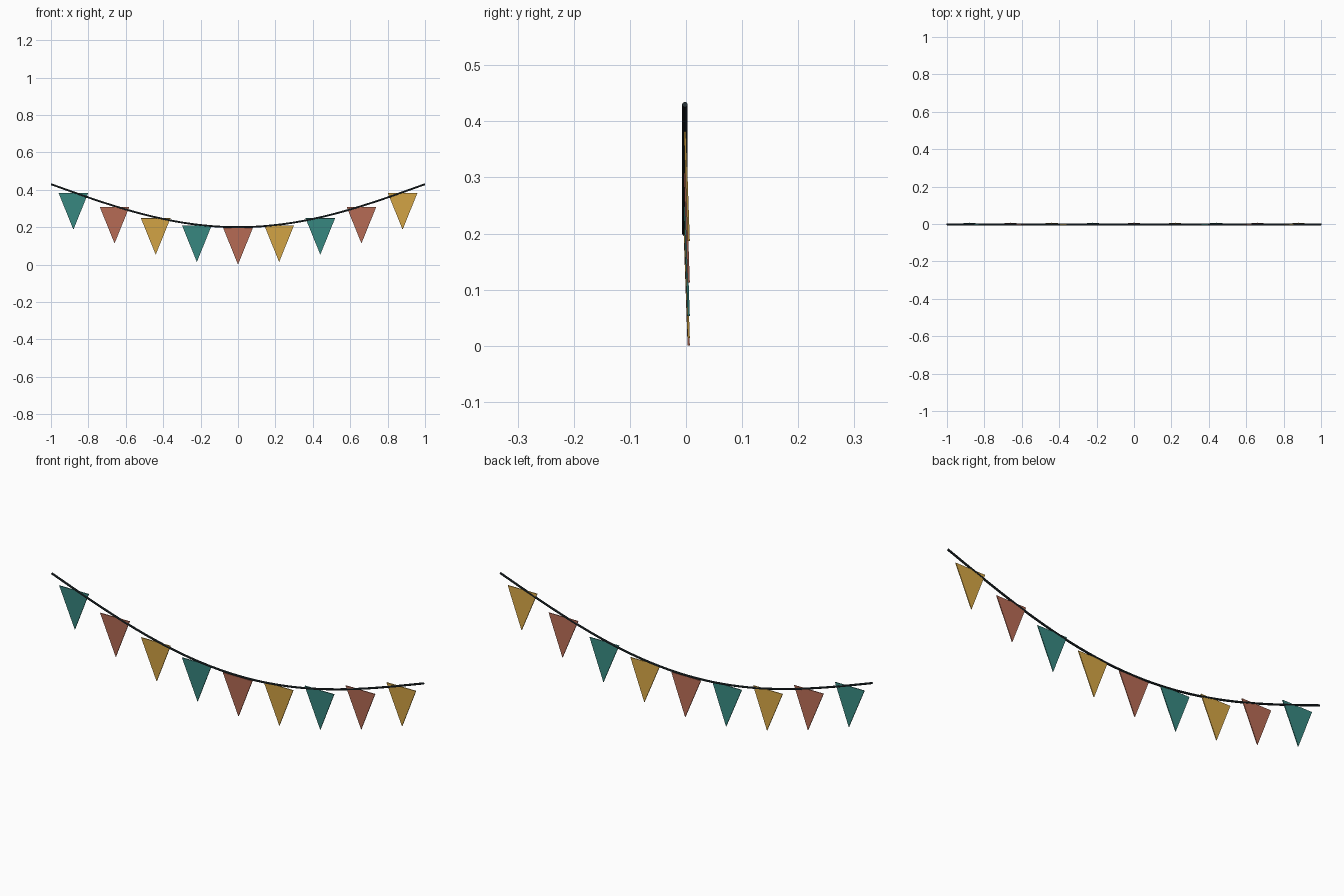
import bpy, bmesh
from math import cos, pi, radians
from mathutils import Matrix

if "Cube" in bpy.data.objects:
    bpy.data.objects.remove(bpy.data.objects["Cube"])

ROPE_Y, ROPE_R = -0.002, 0.005
FLAG_HALF_W, FLAG_H, FLAG_T = 0.079, 0.195, 0.004


def material(name, color):
    m = bpy.data.materials.new(name)
    m.diffuse_color = (*color, 1)
    m.use_nodes = True
    m.node_tree.nodes["Principled BSDF"].inputs["Base Color"].default_value = m.diffuse_color
    return m


def rope_z(x):
    return 0.43 - 0.23 * cos(pi * x / 2)


teal = material("teal_cloth", (0.04, 0.25, 0.22))
red = material("terracotta_cloth", (0.48, 0.15, 0.093))
mustard = material("mustard_cloth", (0.67, 0.38, 0.06))
dark = material("dark_cord", (0.018, 0.028, 0.032))

# sagging cord
curve = bpy.data.curves.new("cord", 'CURVE')
curve.dimensions = '3D'
curve.bevel_depth = ROPE_R
curve.bevel_resolution = 2
curve.use_fill_caps = True
spline = curve.splines.new('POLY')
N = 40
spline.points.add(N)
for i, p in enumerate(spline.points):
    x = -1 + 2 * i / N
    p.co = (x, ROPE_Y, rope_z(x), 1)
curve.materials.append(dark)
cord = bpy.data.objects.new("cord", curve)
bpy.context.collection.objects.link(cord)

# convert the cord to a smooth-shaded mesh
bpy.context.view_layer.objects.active = cord
cord.select_set(True)
bpy.ops.object.convert(target='MESH')
bpy.ops.object.shade_smooth_by_angle()


def pennant(name, x, mat):
    """Thin triangular flag hanging from the cord, tip leaning back."""
    bm = bmesh.new()
    outline = [(-FLAG_HALF_W, 0), (FLAG_HALF_W, 0), (0, -FLAG_H)]
    face = bm.faces.new([bm.verts.new((px, -FLAG_T / 2, pz)) for px, pz in outline])
    ext = bmesh.ops.extrude_face_region(bm, geom=[face])
    verts = [v for v in ext["geom"] if isinstance(v, bmesh.types.BMVert)]
    bmesh.ops.translate(bm, verts=verts, vec=(0, FLAG_T, 0))
    bmesh.ops.recalc_face_normals(bm, faces=bm.faces)
    bmesh.ops.rotate(bm, verts=bm.verts, matrix=Matrix.Rotation(radians(2), 3, 'X'))
    mesh = bpy.data.meshes.new(name)
    bm.to_mesh(mesh)
    bm.free()
    mesh.materials.append(mat)
    ob = bpy.data.objects.new(name, mesh)
    ob.location = (x, ROPE_Y, rope_z(x) - 0.005)
    bpy.context.collection.objects.link(ob)


# nine pennants in repeating colours
for i in range(9):
    pennant(f"pennant_{i + 1}", (i - 4) * 0.22, (teal, red, mustard)[i % 3])
